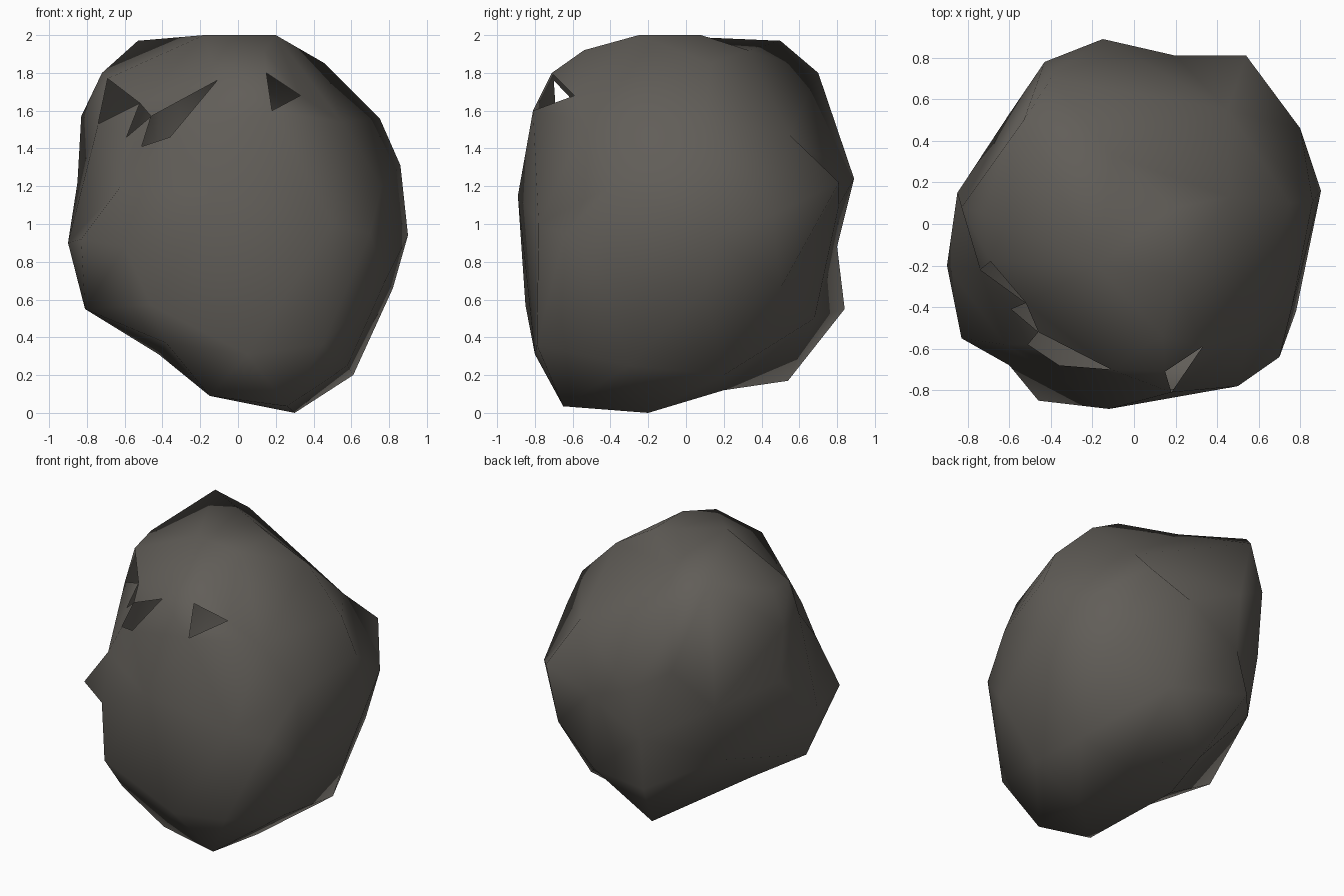
import bpy, bmesh, math
from mathutils import Vector

if "Cube" in bpy.data.objects:
    bpy.data.objects.remove(bpy.data.objects["Cube"])

CENTRE = Vector((0, 0, 1))

# Corner points of the boulder, from top to bottom
corners = [
    (.2, -.25, 2), (.2, .08, 2), (-.18, -.2, 2), (.14, -.54, 1.92), (-.53, .5, 1.97),
    (-.1, .33, 1.92), (.46, .13, 1.85), (-.72, .05, 1.8), (-.4, .7, 1.8), (.55, -.53, 1.54),
    (.75, .1, 1.56), (.45, .55, 1.47), (-.83, .08, 1.57), (-.85, .15, 1.22), (-.9, -.2, .9),
    (-.83, -.55, .92), (-.62, -.58, 1.2), (-.12, -.89, 1.15), (-.46, -.85, .57),
    (-.6, -.68, .88), (.5, -.78, 1), (.7, -.64, .95), (.45, -.79, .36),
    (.26, -.65, .035), (.76, -.4, 1.2), (.9, .16, .94), (.86, .11, 1.31), (.8, .46, 1.05),
    (.54, .81, 1.22), (.2, .81, 1.1), (-.15, .89, 1.24), (-.43, .78, 1.41),
    (-.6, .53, 1.1), (-.6, .43, .7), (-.25, .84, .55), (-.11, .54, .17), (.61, .2, .2),
    (.82, .1, .66), (.3, -.2, 0), (-.15, -.62, .09), (-.38, -.76, .37), (-.42, -.13, .31),
    (-.81, -.2, .55), (.66, .5, .66), (-.2, .8, .88), (.78, -.42, .7), (.2, .2, .12),
    (.58, -.3, .25), (.25, .68, .5), (.05, -.8, .31),
]

# Openings in the upper front; their rims are corners of the shell too
shared_left, shared_right = (-.52, -.38, 1.64), (-.46, -.52, 1.57)
holes = [
    [(-.69, -.18, 1.77), shared_left, (-.74, -.22, 1.53)],
    [(.15, -.71, 1.8), (.33, -.59, 1.68), (.18, -.81, 1.6)],
    [(-.11, -.7, 1.76), (-.36, -.68, 1.46), (-.51, -.58, 1.41), shared_right],
    [(-.59, -.41, 1.46), shared_left, shared_right],
]

# Boulder shell: wrap the directions with a hull, then push corners to their true distance
bm = bmesh.new()
vert_at = {}
for c in corners + [p for rim in holes for p in rim]:
    if c not in vert_at:
        vert_at[c] = bm.verts.new((Vector(c) - CENTRE).normalized())
bmesh.ops.convex_hull(bm, input=bm.verts[:])
for c, v in vert_at.items():
    v.co = c
bmesh.ops.recalc_face_normals(bm, faces=bm.faces[:])

# Open the holes: drop every face that lies wholly on one rim
for rim in holes:
    ring = {vert_at[c] for c in rim}
    inside = [f for f in bm.faces if set(f.verts) <= ring]
    bmesh.ops.delete(bm, geom=inside, context='FACES_ONLY')

mesh = bpy.data.meshes.new("boulder")
bm.to_mesh(mesh)
bm.free()
boulder = bpy.data.objects.new("boulder", mesh)
bpy.context.collection.objects.link(boulder)

# Single dark stone colour
stone = bpy.data.materials.new("dark stone")
stone.diffuse_color = (0.12, 0.111, 0.098, 1)
stone.use_nodes = True
stone.node_tree.nodes["Principled BSDF"].inputs["Base Color"].default_value = stone.diffuse_color
mesh.materials.append(stone)

bpy.context.view_layer.objects.active = boulder
boulder.select_set(True)
bpy.ops.object.shade_smooth_by_angle(angle=math.radians(75))
